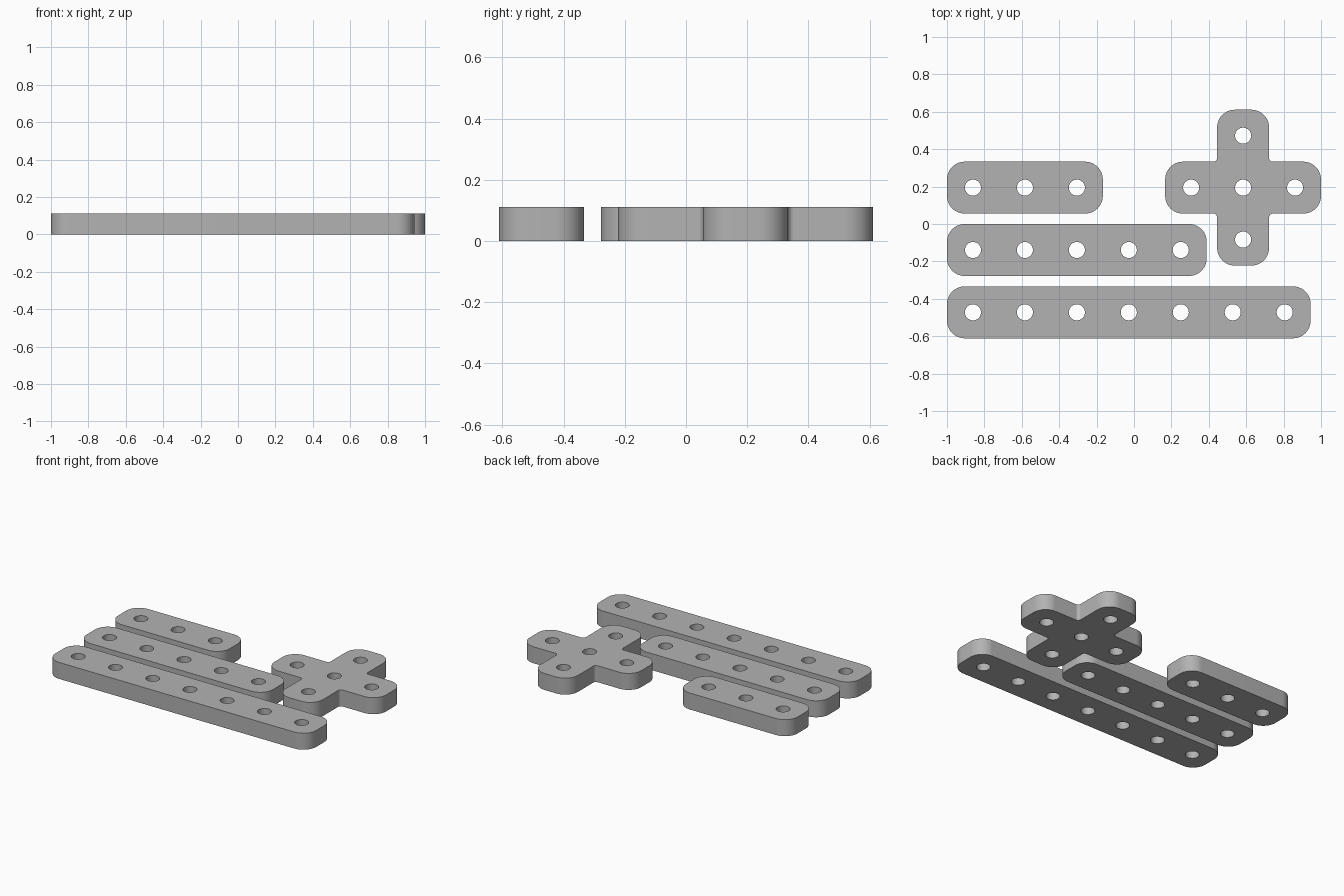
import bpy
import bmesh
import math
from mathutils import Vector

if "Cube" in bpy.data.objects:
    bpy.data.objects.remove(bpy.data.objects["Cube"])

PITCH = 2 / 7.2          # hole spacing, also the strip width
HALF = PITCH / 2
THICK = PITCH * 0.4
HOLE_R = 0.043
OUTER_R = 0.095
INNER_R = 0.02

grey = bpy.data.materials.new("mid_grey")
grey.use_nodes = True
colour = (0.45, 0.45, 0.45, 1)
grey.diffuse_color = colour
grey.node_tree.nodes["Principled BSDF"].inputs["Base Color"].default_value = colour


def rounded(corners, steps=12):
    """Round every right-angled corner of a counter-clockwise outline."""
    points = []
    for i, corner in enumerate(corners):
        p = Vector(corner)
        a = (Vector(corners[i - 1]) - p).normalized()
        b = (Vector(corners[(i + 1) % len(corners)]) - p).normalized()
        r = OUTER_R if b.cross(a) > 0 else INNER_R
        centre = p + (a + b) * r
        for k in range(steps + 1):
            t = math.pi / 2 * k / steps
            points.append(centre - b * r * math.cos(t) - a * r * math.sin(t))
    return points


def circle(centre, steps=32):
    return [Vector(centre) + HOLE_R * Vector((math.cos(math.tau * k / steps),
                                              math.sin(math.tau * k / steps)))
            for k in range(steps)]


def plate(name, corners, holes, location):
    """Flat plate with rounded outline and round through holes."""
    bm = bmesh.new()
    for loop in [rounded(corners)] + [circle(h) for h in holes]:
        verts = [bm.verts.new((p.x, p.y, 0)) for p in loop]
        for i, v in enumerate(verts):
            bm.edges.new((verts[i - 1], v))
    bmesh.ops.triangle_fill(bm, use_beauty=True, use_dissolve=False,
                            edges=bm.edges[:], normal=(0, 0, 1))
    new = bmesh.ops.extrude_face_region(bm, geom=bm.faces[:], use_keep_orig=True)
    top = [g for g in new["geom"] if isinstance(g, bmesh.types.BMVert)]
    bmesh.ops.translate(bm, verts=top, vec=(0, 0, THICK))
    bmesh.ops.recalc_face_normals(bm, faces=bm.faces[:])
    mesh = bpy.data.meshes.new(name)
    bm.to_mesh(mesh)
    bm.free()
    mesh.materials.append(grey)
    obj = bpy.data.objects.new(name, mesh)
    obj.location = (*location, 0)
    bpy.context.collection.objects.link(obj)
    bpy.ops.object.select_all(action='DESELECT')
    obj.select_set(True)
    bpy.context.view_layer.objects.active = obj
    bpy.ops.object.shade_smooth_by_angle(angle=math.radians(30))


# Straight strips, left edges aligned
row_y = 0.611 - 1.5 * PITCH
for row, (name, count) in enumerate((("short_strip", 3), ("medium_strip", 5),
                                     ("long_strip", 7))):
    end = (count - 0.5) * PITCH
    plate(name,
          [(-HALF, -HALF), (end, -HALF), (end, HALF), (-HALF, HALF)],
          [(i * PITCH, 0) for i in range(count)],
          (-1 + HALF, row_y - row * PITCH * 1.2))

# Cross plate: one arm outline turned four times
cross = []
for x, y in [(1, 0), (0, 1), (-1, 0), (0, -1)]:
    d, side = Vector((x, y)), Vector((-y, x))
    cross += [d * 3 * HALF - side * HALF, d * 3 * HALF + side * HALF,
              d * HALF + side * HALF]
plate("cross_plate", cross,
      [(0, 0), (PITCH, 0), (-PITCH, 0), (0, PITCH), (0, -PITCH)],
      (1 - 1.5 * PITCH, row_y))
